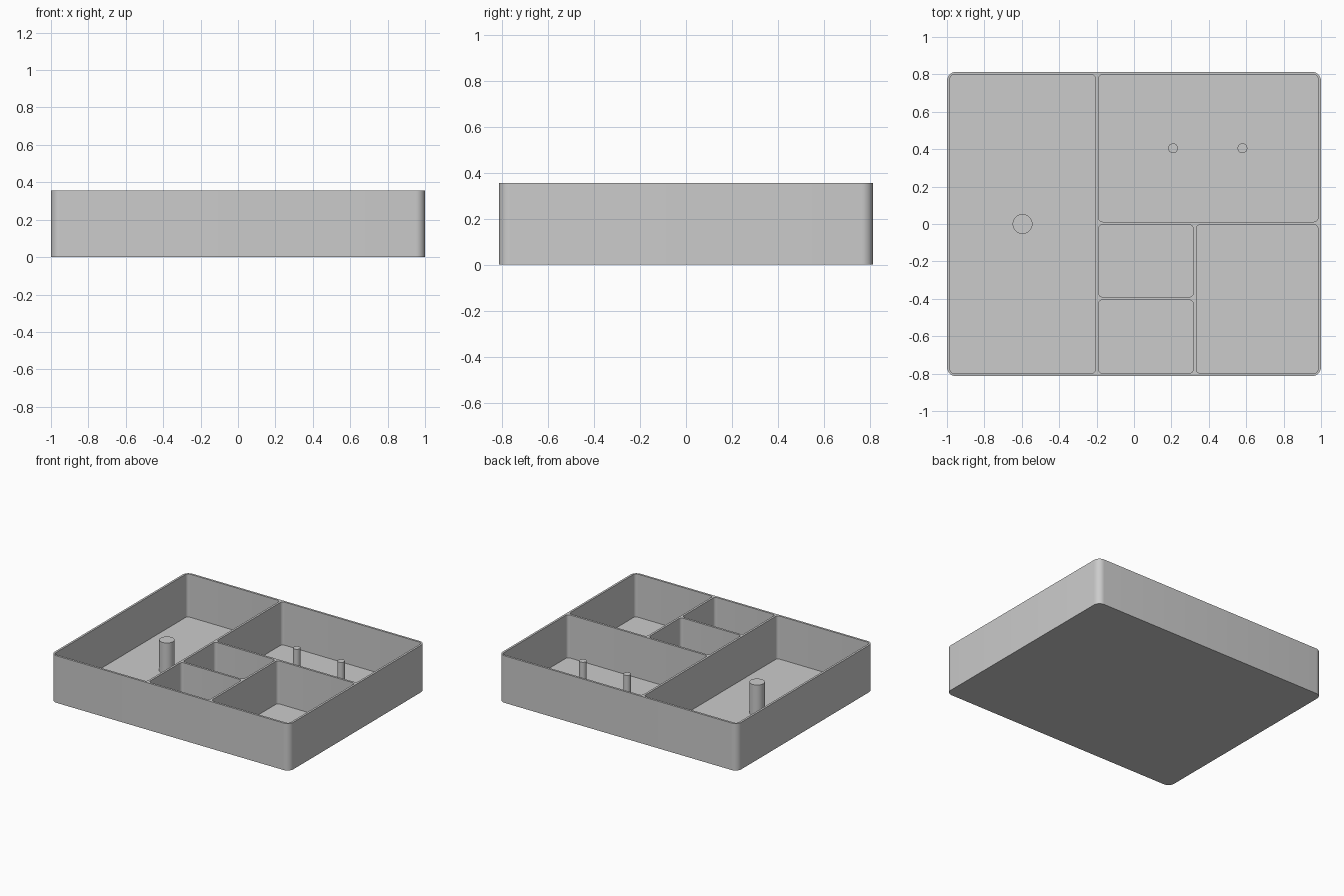
import bpy, bmesh, math

cube = bpy.data.objects.get("Cube")
if cube:
    bpy.data.objects.remove(cube, do_unlink=True)

HEIGHT, FLOOR = 0.356, 0.03
HALF_X, HALF_Y = 1.0, 0.814
IN_X, IN_Y = 0.984, 0.798

grey = bpy.data.materials.new("light_grey_plastic")
grey.use_nodes = True
grey.diffuse_color = (0.6, 0.6, 0.6, 1)
grey.node_tree.nodes["Principled BSDF"].inputs["Base Color"].default_value = grey.diffuse_color


def prism(name, outline, z0, z1):
    """Closed upright prism from a 2D outline."""
    bm = bmesh.new()
    base = bm.faces.new([bm.verts.new((x, y, z0)) for x, y in outline])
    top = bmesh.ops.extrude_face_region(bm, geom=[base])["geom"]
    for v in top:
        if isinstance(v, bmesh.types.BMVert):
            v.co.z = z1
    bmesh.ops.recalc_face_normals(bm, faces=bm.faces)
    mesh = bpy.data.meshes.new(name)
    bm.to_mesh(mesh)
    bm.free()
    mesh.materials.append(grey)
    obj = bpy.data.objects.new(name, mesh)
    bpy.context.collection.objects.link(obj)
    return obj


def arc(cx, cy, r, start, sweep, steps):
    return [(cx + r * math.cos(start + sweep * i / steps),
             cy + r * math.sin(start + sweep * i / steps)) for i in range(steps + 1)]


def rounded_rect(x0, x1, y0, y1, r):
    corners = [(x1 - r, y1 - r), (x0 + r, y1 - r), (x0 + r, y0 + r), (x1 - r, y0 + r)]
    return [p for i, (cx, cy) in enumerate(corners)
            for p in arc(cx, cy, r, i * math.pi / 2, math.pi / 2, 8)]


def smooth(obj):
    bpy.ops.object.select_all(action='DESELECT')
    obj.select_set(True)
    bpy.context.view_layer.objects.active = obj
    bpy.ops.object.shade_smooth_by_angle(angle=math.radians(30))


# Tray block with rounded upright corners
tray = prism("tray", rounded_rect(-HALF_X, HALF_X, -HALF_Y, HALF_Y, 0.05), 0, HEIGHT)

# Five compartments hollowed from the block
compartments = [
    (-IN_X, -0.206, -IN_Y, IN_Y),
    (-0.19, IN_X, 0.012, IN_Y),
    (-0.19, 0.317, -0.39, -0.004),
    (-0.19, 0.317, -IN_Y, -0.406),
    (0.333, IN_X, -IN_Y, -0.004),
]
bpy.context.view_layer.objects.active = tray
for x0, x1, y0, y1 in compartments:
    cutter = prism("compartment_cutter", rounded_rect(x0, x1, y0, y1, 0.022), FLOOR, HEIGHT + 0.1)
    cutter.hide_render = True
    mod = tray.modifiers.new("hollow", 'BOOLEAN')
    mod.operation, mod.solver, mod.object = 'DIFFERENCE', 'EXACT', cutter
    bpy.ops.object.modifier_apply(modifier=mod.name)
    bpy.data.objects.remove(cutter, do_unlink=True)
smooth(tray)

# Upright posts standing on the compartment floors
for name, x, y, r in [("large_post", -0.596, 0, 0.053),
                      ("small_post_right", 0.209, 0.405, 0.026),
                      ("small_post_left", 0.58, 0.405, 0.026)]:
    outline = arc(x, y, r, 0, math.tau, 32)[:-1]
    smooth(prism(name, outline, FLOOR - 0.005, 0.262))
